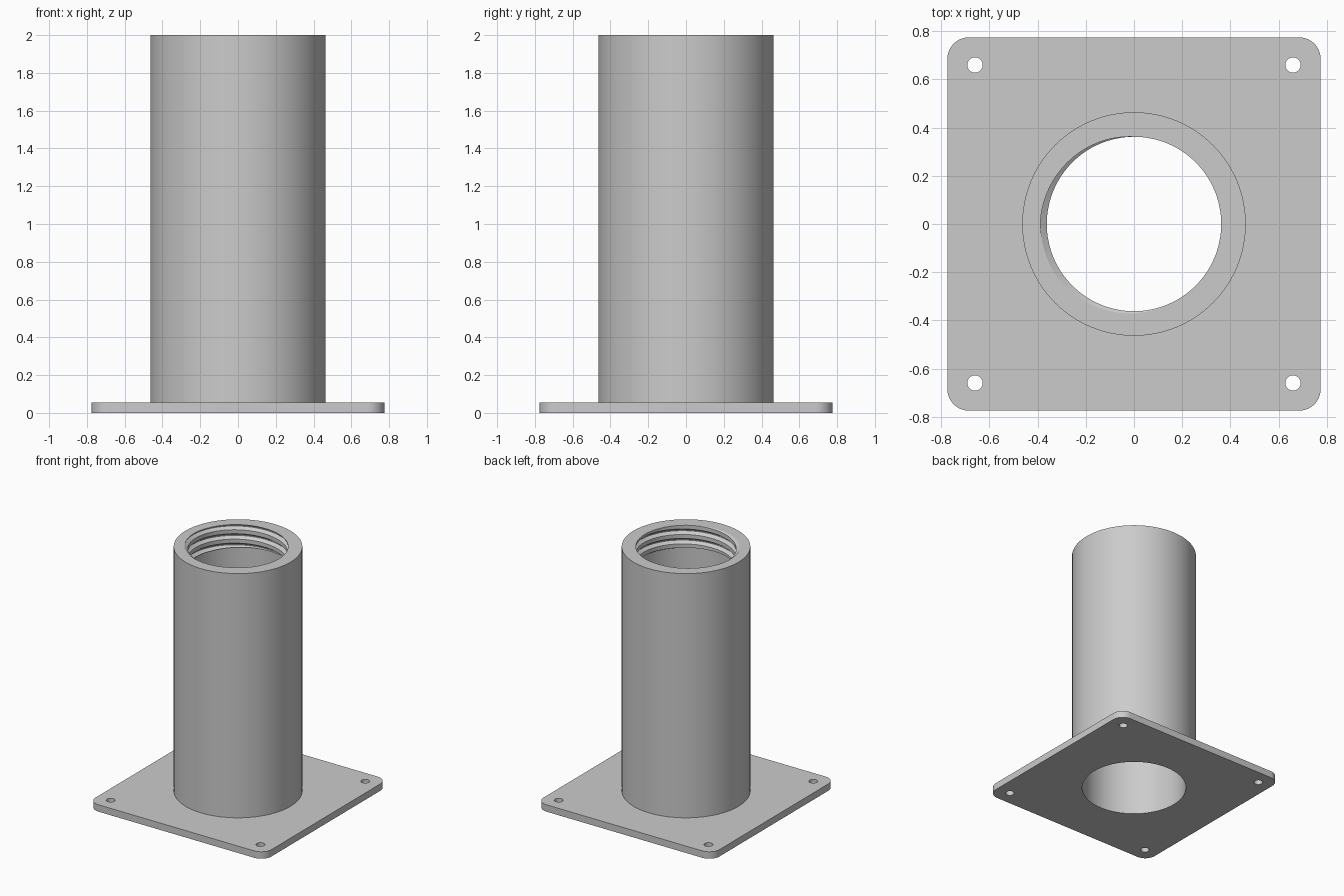
import bpy
import bmesh
from math import cos, sin, pi, radians

HALF, THICK, CORNER = 0.775, 0.055, 0.09
HOLE_POS, HOLE_R = 0.66, 0.032
OUTER, BORE, CREST = 0.464, 0.388, 0.362
TOP, THREAD_BOTTOM, PITCH = 2.0, 1.82, 0.075
SEGMENTS = 128

cube = bpy.data.objects.get("Cube")
if cube:
    bpy.data.objects.remove(cube, do_unlink=True)

grey = bpy.data.materials.new("plain grey")
grey.use_nodes = True
grey.diffuse_color = (0.6, 0.6, 0.6, 1)
grey.node_tree.nodes["Principled BSDF"].inputs["Base Color"].default_value = (0.6, 0.6, 0.6, 1)


def finish(obj):
    """Select, colour and smooth an object while keeping sharp edges."""
    bpy.ops.object.select_all(action="DESELECT")
    obj.select_set(True)
    bpy.context.view_layer.objects.active = obj
    if obj.type == "CURVE":
        bpy.ops.object.convert(target="MESH")
        obj = bpy.context.view_layer.objects.active
    obj.data.materials.clear()
    obj.data.materials.append(grey)
    bpy.ops.object.shade_smooth_by_angle(angle=radians(30))


def arc(cx, cy, r, start, sweep, steps):
    return [(cx + r * cos(start + sweep * i / steps),
             cy + r * sin(start + sweep * i / steps)) for i in range(steps + 1)]


def add_loop(curve, points):
    spline = curve.splines.new("POLY")
    spline.points.add(len(points) - 1)
    for p, (x, y) in zip(spline.points, points):
        p.co = (x, y, 0, 1)
    spline.use_cyclic_u = True


# Base plate: rounded square with bore and four screw holes
outline = bpy.data.curves.new("base_plate", "CURVE")
outline.dimensions = "2D"
outline.fill_mode = "BOTH"
outline.extrude = THICK / 2
inset = HALF - CORNER
corners = [(1, 1), (-1, 1), (-1, -1), (1, -1)]
border = []
for k, (sx, sy) in enumerate(corners):
    border += arc(sx * inset, sy * inset, CORNER, k * pi / 2, pi / 2, 12)
add_loop(outline, border)
add_loop(outline, arc(0, 0, BORE, 0, 2 * pi, SEGMENTS)[:-1])
for sx, sy in corners:
    add_loop(outline, arc(sx * HOLE_POS, sy * HOLE_POS, HOLE_R, 0, 2 * pi, 32)[:-1])
plate = bpy.data.objects.new("base_plate", outline)
plate.location.z = THICK / 2
bpy.context.collection.objects.link(plate)
finish(plate)

# Thread shape over one pitch: (fraction of pitch, radius)
THREAD = [(0, CREST), (0.42, CREST), (0.66, BORE), (0.76, BORE), (1, CREST)]


def thread_radius(phase):
    phase %= 1
    for (a, ra), (b, rb) in zip(THREAD, THREAD[1:]):
        if a <= phase <= b:
            return ra + (rb - ra) * (phase - a) / (b - a)


# Tube: each column runs down the outside, then up the bore through the thread
bm = bmesh.new()
columns = []
for i in range(SEGMENTS + 1):
    turn = i / SEGMENTS
    lead = TOP + PITCH * (turn - 0.25)
    path = [(OUTER, THICK), (BORE, THICK), (BORE, THREAD_BOTTOM)]
    for n in range(-5, 3):
        for frac, _ in THREAD[:-1]:
            z = min(max(lead + (n + frac) * PITCH, THREAD_BOTTOM), TOP)
            path.append((thread_radius((z - lead) / PITCH), z))
    path += [(OUTER, TOP), (OUTER, THICK)]
    a = 2 * pi * turn
    columns.append([bm.verts.new((r * cos(a), r * sin(a), z)) for r, z in path])
for left, right in zip(columns, columns[1:]):
    for j in range(len(left) - 1):
        bm.faces.new((left[j], right[j], right[j + 1], left[j + 1]))
bmesh.ops.remove_doubles(bm, verts=bm.verts[:], dist=0.0002)
bmesh.ops.recalc_face_normals(bm, faces=bm.faces[:])
mesh = bpy.data.meshes.new("threaded_tube")
bm.to_mesh(mesh)
bm.free()
tube = bpy.data.objects.new("threaded_tube", mesh)
bpy.context.collection.objects.link(tube)
finish(tube)
